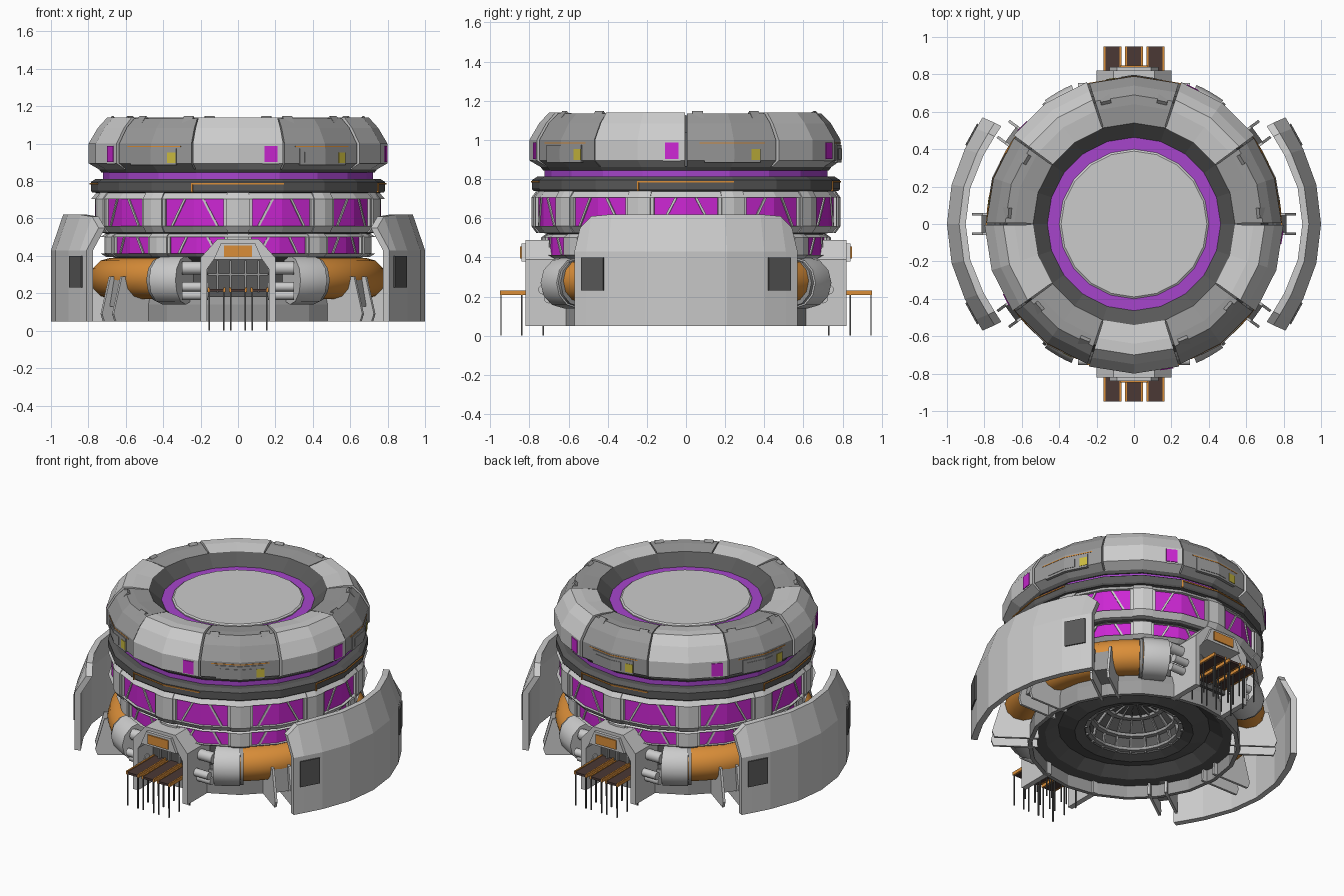
import bpy, bmesh, math
from math import sin, cos, radians
from mathutils import Matrix, Vector

if "Cube" in bpy.data.objects:
    bpy.data.objects.remove(bpy.data.objects["Cube"])


def material(name, c):
    m = bpy.data.materials.new(name)
    m.diffuse_color = (*c, 1)
    m.use_nodes = True
    m.node_tree.nodes["Principled BSDF"].inputs["Base Color"].default_value = m.diffuse_color
    return m


PURPLE = material("purple_glass", (0.6, 0.02, 0.65))
LILAC = material("purple_trim", (0.38, 0.06, 0.6))
ORANGE = material("orange_paint", (0.7, 0.27, 0.04))
YELLOW = material("yellow_paint", (0.6, 0.5, 0.05))
DARK = material("dark_metal", (0.1, 0.1, 0.1))
MID = material("mid_metal", (0.32, 0.32, 0.32))
BROWN = material("brown_deck", (0.07, 0.04, 0.035))


def finish(name, bm, mat):
    bmesh.ops.remove_doubles(bm, verts=bm.verts, dist=1e-5)
    bmesh.ops.recalc_face_normals(bm, faces=bm.faces)
    me = bpy.data.meshes.new(name)
    bm.to_mesh(me)
    bm.free()
    ob = bpy.data.objects.new(name, me)
    bpy.context.collection.objects.link(ob)
    if mat:
        me.materials.append(mat)
    return ob


def facet(a):
    """Radius factor of a 20-sided polygon with corners at multiples of 18 degrees."""
    return cos(radians(9)) / cos(radians(a % 18 - 9))


def sector(name, prof, a0=0, a1=360, mat=None):
    """Closed (r, z) profile swept round z, following the 20-sided polygon."""
    full = a1 - a0 >= 360
    angs = [a0] + [k * 18 for k in range(-40, 41) if a0 + .01 < k * 18 < a1 - .01]
    if not full:
        angs.append(a1)
    bm = bmesh.new()
    rings = []
    for a in angs:
        f, t = facet(a), radians(a)
        rings.append([bm.verts.new((r * f * cos(t), r * f * sin(t), z)) for r, z in prof])
    n, m = len(angs), len(prof)
    for i in range(n if full else n - 1):
        p, q = rings[i], rings[(i + 1) % n]
        for j in range(m):
            k = (j + 1) % m
            bm.faces.new((p[j], p[k], q[k], q[j]))
    if not full:
        bm.faces.new(rings[0])
        bm.faces.new(rings[-1])
    return finish(name, bm, mat)


def rect(r0, r1, z0, z1):
    return [(r0, z0), (r1, z0), (r1, z1), (r0, z1)]


def box(name, loc, size, rz=0, mat=None, tilt=0, roll=0):
    bm = bmesh.new()
    R = lambda a, ax: Matrix.Rotation(radians(a), 4, ax)
    mx = Matrix.Translation(loc) @ R(rz, 'Z') @ R(tilt, 'Y') @ R(roll, 'X') @ Matrix.Diagonal((*size, 1))
    bmesh.ops.create_cube(bm, size=1, matrix=mx)
    return finish(name, bm, mat)


def rbox(name, ang, r, z, size, off=0, **kw):
    """Box on the wall: size is radial, tangential, up."""
    t = radians(ang)
    return box(name, (r * cos(t) - off * sin(t), r * sin(t) + off * cos(t), z), size, ang, **kw)


def prism(name, pts, y0, y1, mat=None, rz=0):
    """Outline in x, z extruded along y, then turned about z."""
    bm = bmesh.new()
    a = [bm.verts.new((x, y0, z)) for x, z in pts]
    b = [bm.verts.new((x, y1, z)) for x, z in pts]
    bm.faces.new(a)
    bm.faces.new(b)
    for i in range(len(pts)):
        j = (i + 1) % len(pts)
        bm.faces.new((a[i], a[j], b[j], b[i]))
    bm.transform(Matrix.Rotation(radians(rz), 4, 'Z'))
    return finish(name, bm, mat)


def tube(name, pts, rad, mat=None):
    cu = bpy.data.curves.new(name, 'CURVE')
    cu.dimensions, cu.bevel_depth, cu.bevel_resolution, cu.use_fill_caps = '3D', rad, 4, True
    sp = cu.splines.new('POLY')
    sp.points.add(len(pts) - 1)
    for p, c in zip(sp.points, pts):
        p.co = (*c, 1)
    ob = bpy.data.objects.new(name, cu)
    bpy.context.collection.objects.link(ob)
    if mat:
        cu.materials.append(mat)
    bpy.ops.object.select_all(action='DESELECT')
    ob.select_set(True)
    bpy.context.view_layer.objects.active = ob
    bpy.ops.object.convert(target='MESH')
    bpy.ops.object.shade_smooth_by_angle(angle=radians(40))


def arc(r, z, a0, a1, n):
    return [(r * cos(radians(a0 + (a1 - a0) * i / n)), r * sin(radians(a0 + (a1 - a0) * i / n)), z)
            for i in range(n + 1)]


# Core with the hollow dome underneath
sector("core", [(0, .39), (.2, .36), (.28, .28), (.30, .17), (.36, .15), (.46, .18), (.54, .13), (.63, .13),
                (.63, .19), (.60, .22), (.60, .37), (.69, .40), (.71, .52), (.75, .53), (.75, .73),
                (.72, .74), (.72, .86), (.70, .9), (.68, 1.04), (0, 1.04)], mat=DARK)
sector("base_skirt", [(.62, .05), (.645, .05), (.645, .14), (.63, .2), (.61, .2), (.62, .14)], mat=MID)
for k in range(20):
    sector("dome_rib", [(.30, .17), (.28, .28), (.2, .36), (.04, .39), (.04, .375), (.19, .345),
                        (.265, .27), (.285, .17)], k * 18 - 1.2, k * 18 + 1.2, MID)
for r, z in ((.29, .19), (.27, .275), (.19, .355)):
    sector("dome_hoop", rect(r - .02, r + .01, z - .01, z + .01), mat=MID)

# Window bands: lips, pillars, panes and slanted mullions
for r, z0, z1, lip in ((.735, .395, .52, .018), (.785, .525, .74, .035)):
    sector("band_lower_lip", [(r - .06, z0), (r - .03, z0), (r, z0 + lip), (r - .06, z0 + lip)])
    sector("band_upper_lip", [(r - .06, z1 - lip), (r, z1 - lip), (r - .03, z1), (r - .06, z1)])
    for k in range(10):
        c = -72 + 36 * k
        sector("band_pillar", [(r - .06, z0), (r - .02, z0), (r + .005, z0 + lip),
                               (r + .005, z1 - lip), (r - .02, z1), (r - .06, z1)], c + 13.5, c + 22.5)
        sector("window_pane", rect(r - .06, r - .02, z0 + lip, z1 - lip), c - 13, c + 13, PURPLE)
        for s in (-1, 1):
            rbox("window_mullion", c + 9 * s, (r - .02) * .988, (z0 + z1) / 2,
                 (.015, .012, (z1 - z0 - 2 * lip) * 1.12), off=-.03 * s, roll=28 * s)
            sector("window_jamb", rect(r - .05, r - .005, z0 + lip, z1 - lip), c + 13 * s - .7, c + 13 * s + .7)

# Dark belt with orange conduit, purple neck
sector("belt", [(.71, .73), (.78, .74), (.787, .75), (.787, .795), (.76, .812), (.71, .812)], mat=DARK)
sector("neck_glow", rect(.70, .722, .812, .845), mat=LILAC)
sector("neck_collar", [(.70, .845), (.73, .845), (.745, .865), (.70, .865)], mat=DARK)
for c in (0, 90, 180, 270):
    sector("belt_conduit", rect(.77, .793, .782, .789), c - 18, c + 18, ORANGE)
    sector("belt_conduit_drop", rect(.77, .793, .74, .789), c - 18.4, c - 17.8, ORANGE)

# Top ring: ten alternating armour panels
for k in range(10):
    c = -90 + 36 * k
    d = .010 * (k % 2)
    sector("ring_panel", [(.68, .86), (.74, .86), (.80 - d, .895), (.80 - d, 1.0), (.75 - d, 1.085),
                          (.70 - d, 1.14 - d / 2), (.64, 1.14 - d / 2), (.54, 1.125), (.54, 1.03), (.68, 1.03)],
           c - 17.6, c + 17.6, MID if k % 2 else None)
    if k % 2:
        sector("service_frame", rect(.77, .795, .885, .975), c - 11, c + 11, MID)
        sector("service_hatch", rect(.77, .798, .90, .955), c - 9, c + 5, MID)
        rbox("service_marker", c + 9, .778, .925, (.02, .05, .055), mat=YELLOW)
        sector("service_line", rect(.77, .792, .982, .988), c - 13, c + 13, ORANGE)
        for s in (-1, 1):
            rbox("ring_handle", c + 13 * s, .685, 1.112, (.03, .055, .07), tilt=-40, mat=MID)
    else:
        rbox("ring_window_frame", c + 9, .780, .945, (.02, .09, .105), off=.052)
        rbox("ring_window", c + 9, .785, .945, (.02, .07, .085), off=.052, mat=PURPLE)

# Recessed roof
sector("roof_bowl", [(.55, 1.125), (.54, 1.125), (.46, 1.055), (.46, 1.03), (.55, 1.03)], mat=DARK)
sector("roof_glow", rect(.39, .47, 1.03, 1.058), mat=LILAC)
sector("roof_disc", [(0, 1.03), (.40, 1.03), (.40, 1.065), (.39, 1.072), (0, 1.072)])

# Side pipes, clamps, channel legs and shields
for s in (-1, 1):
    h = 0 if s > 0 else 180
    tube("side_pipe", arc(.68, .28, h - 60, h + 60, 24), .11, ORANGE)
    for e in (-1, 1):
        tube("pipe_clamp", arc(.685, .27, h + 54 * e, h + 66 * e, 4), .13)
        tube("pipe_collar", arc(.685, .27, h + 52.5 * e, h + 54 * e, 2), .122, MID)
        for z, r, y in ((.335, .035, .68), (.235, .025, .73), (.19, .025, .70)):
            tube("gate_pipe", [(s * .3, e * y, z), (s * .16, e * y, z)], r)
    for a in (-36, 0, 36):
        for e in (-1, 1):
            prism("leg_flange", [(.58, .05), (.85, .05), (.865, .09), (.81, .29), (.60, .29)],
                  e * .045, e * .06, None, h + a)
        prism("leg_web", [(.58, .13), (.815, .13), (.785, .28), (.60, .28)], -.045, .045, MID, h + a)

    # Curved shield: stations across, rows up, thin shell
    half = [(.81, .57, .55), (.845, .51, .61), (.905, .40, .62), (.975, .21, .62)]
    path = [(x, -y, z) for x, y, z in half] + [(1, 0, .62)] + [(x, y, z) for x, y, z in reversed(half)]
    bm = bmesh.new()
    grid = []
    for x, y, top in path:
        rows = [(.05, 0, 1), (.43, 0, 1), (top, -.065, .95)]
        outer = [bm.verts.new((s * (x + l), y * w, z)) for z, l, w in rows]
        inner = [bm.verts.new((s * (x + l - .035), y * w * .965, z)) for z, l, w in rows]
        grid.append(outer + inner[::-1])
    for p, q in zip(grid, grid[1:]):
        for j in range(6):
            k = (j + 1) % 6
            bm.faces.new((p[j], p[k], q[k], q[j]))
    bm.faces.new(grid[0])
    bm.faces.new(grid[-1])
    finish("shield", bm, None)
    for e in (-1, 1):
        rz = 29 * e if s > 0 else 180 - 29 * e
        box("shield_port", (s * .862, e * .475, .315), (.02, .13, .17), rz, DARK)
        box("shield_port_light", (s * .882, e * .437, .275), (.016, .04, .075), rz, ORANGE)

# Gates and docks, front and back
for s in (-1, 1):
    arch = [(-.2, .05), (-.2, .39), (-.11, .49), (.11, .49), (.2, .39), (.2, .05), (.165, .05),
            (.165, .33), (.13, .38), (-.13, .38), (-.165, .33), (-.165, .05)]
    prism("gate_arch", arch, s * .58, s * .82)
    prism("gate_hood", [(-.13, .38), (-.09, .47), (.09, .47), (.13, .38)], s * .80, s * .84)
    box("gate_sign", (0, s * .84, .425), (.15, .015, .06), 0, ORANGE)
    box("gate_back", (0, s * .65, .28), (.33, .02, .2), 0, DARK)
    for x in (-.11, -.04, .04, .11):
        box("gate_bar", (x, s * .67, .29), (.012, .02, .17), 0, MID)
    box("gate_crossbar", (0, s * .67, .3), (.32, .02, .012), 0, MID)
    for x in (-.115, 0, .115):
        box("dock_plank", (x, s * .795, .217), (.075, .31, .014), 0, BROWN)
        for e in (-1, 1):
            box("dock_rail", (x + e * .042, s * .795, .219), (.01, .31, .022), 0, ORANGE)
            for y in (.73, .84, .945):
                box("dock_post", (x + e * .038, s * y, .105), (.007, .007, .21), 0, DARK)
